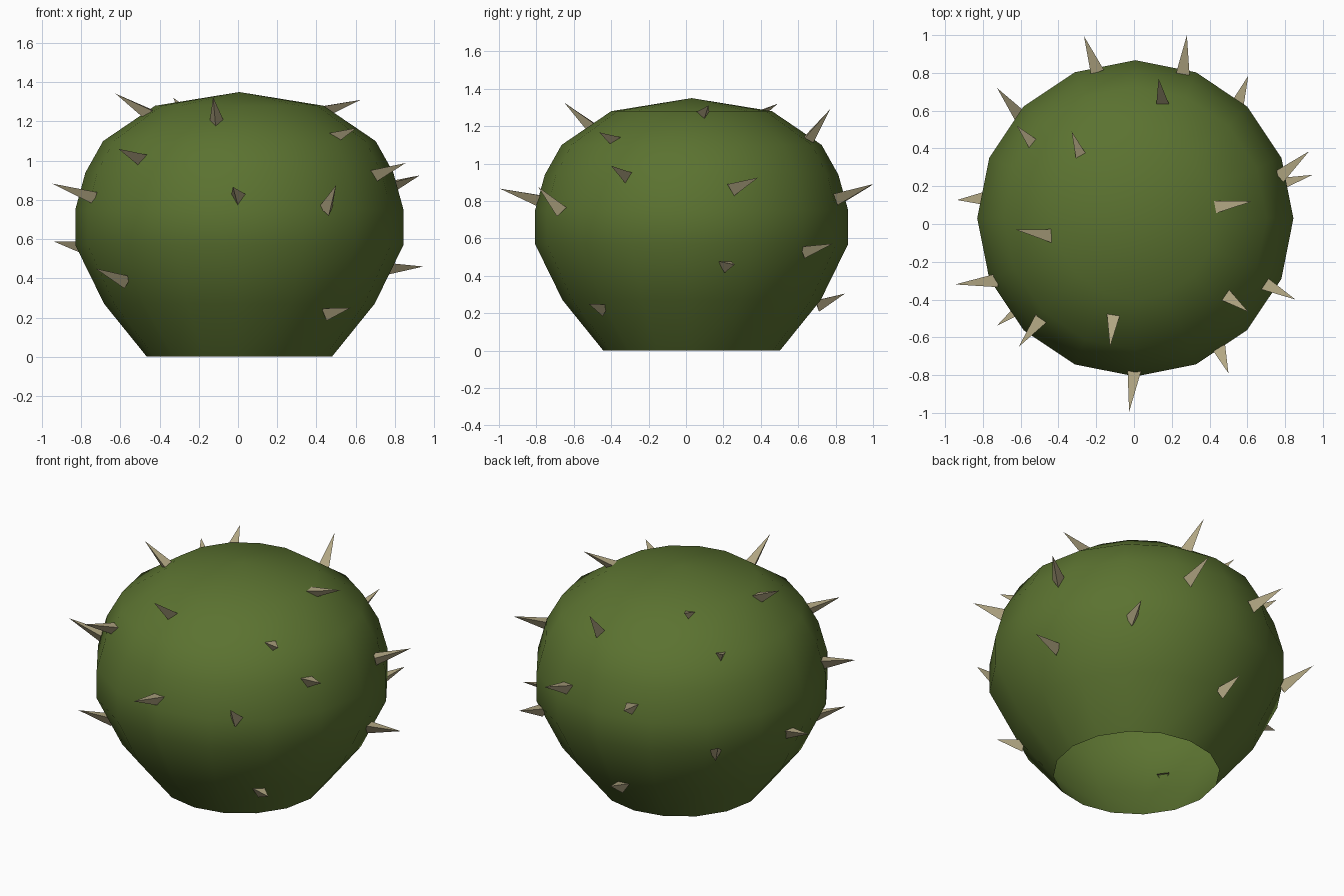
import bpy, bmesh, math
from mathutils import Vector


def material(name, rgb):
    m = bpy.data.materials.new(name)
    m.diffuse_color = (*rgb, 1)
    return m


def make_object(name, bm, mat, smooth):
    me = bpy.data.meshes.new(name)
    bmesh.ops.recalc_face_normals(bm, faces=bm.faces)
    for f in bm.faces:
        f.smooth = smooth
    bm.to_mesh(me)
    bm.free()
    me.materials.append(mat)
    ob = bpy.data.objects.new(name, me)
    bpy.context.collection.objects.link(ob)
    return ob


green = material("cactus green", (0.105, 0.17, 0.03))
straw = material("thorn straw", (0.45, 0.39, 0.23))

# Body: lathed 16-sided squat ball, open at the bottom
CX, CY, SIDES = 0.007, 0.03, 16
profile = [(0.472, 0.0), (0.69, 0.27), (0.837, 0.57), (0.837, 0.75),
           (0.785, 0.94), (0.695, 1.10), (0.43, 1.28)]
bm = bmesh.new()
rings = []
for r, z in profile:
    rings.append([bm.verts.new((CX + r * math.cos(2 * math.pi * i / SIDES),
                                CY + r * math.sin(2 * math.pi * i / SIDES), z))
                  for i in range(SIDES)])
for a, b in zip(rings, rings[1:]):
    for i in range(SIDES):
        j = (i + 1) % SIDES
        bm.faces.new((a[i], a[j], b[j], b[i]))
top = bm.verts.new((CX, CY, 1.35))
for i in range(SIDES):
    bm.faces.new((rings[-1][i], rings[-1][(i + 1) % SIDES], top))
make_object("cactus_body", bm, green, True)

# Thorns: three-sided hollow spikes, each from base point to tip
thorns = [
    ((-0.20, 0.82, 0.83), (-0.265, 0.995, 0.885)),
    ((0.26, 0.81, 0.83), (0.28, 1.00, 0.89)),
    ((0.55, 0.64, 0.545), (0.605, 0.785, 0.572)),
    ((-0.61, 0.58, 0.56), (-0.725, 0.72, 0.67)),
    ((-0.53, 0.42, 1.09), (-0.62, 0.52, 1.15)),
    ((-0.275, 0.345, 1.25), (-0.33, 0.49, 1.32)),
    ((0.15, 0.64, 1.13), (0.13, 0.77, 1.29)),
    ((0.78, 0.26, 0.88), (0.927, 0.385, 0.925)),
    ((0.765, 0.21, 0.465), (0.945, 0.26, 0.46)),
    ((0.43, 0.09, 1.265), (0.625, 0.12, 1.31)),
    ((-0.80, 0.135, 0.575), (-0.937, 0.127, 0.587)),
    ((-0.45, -0.06, 1.25), (-0.625, -0.03, 1.342)),
    ((-0.74, -0.30, 0.83), (-0.947, -0.32, 0.883)),
    ((-0.58, -0.43, 0.40), (-0.727, -0.54, 0.45)),
    ((-0.50, -0.51, 1.02), (-0.61, -0.65, 1.06)),
    ((-0.11, -0.49, 1.20), (-0.127, -0.65, 1.325)),
    ((0.0, -0.79, 0.82), (-0.026, -0.995, 0.866)),
    ((0.455, -0.67, 0.765), (0.50, -0.79, 0.875)),
    ((0.49, -0.38, 1.13), (0.605, -0.465, 1.167)),
    ((0.70, -0.32, 0.94), (0.855, -0.40, 0.988)),
    ((0.46, -0.45, 0.235), (0.575, -0.52, 0.25)),
    ((-0.06, 0.71, 0.26), (-0.07, 0.85, 0.305)),
]
RADIUS, SINK = 0.042, 0.015
for n, (base, tip) in enumerate(thorns, 1):
    base, tip = Vector(base), Vector(tip)
    axis = (tip - base).normalized()
    side = axis.cross(Vector((0, 0, 1))).normalized()
    up = side.cross(axis)
    root = base - axis * SINK - up * 0.008
    bm = bmesh.new()
    apex = bm.verts.new(tip)
    foot = [bm.verts.new(root + RADIUS * (side * math.cos(a) + up * math.sin(a)))
            for a in (math.radians(d) for d in (-90, 30, 150))]
    for i in range(3):
        bm.faces.new((foot[i], foot[(i + 1) % 3], apex))
    make_object(f"thorn_{n:02d}", bm, straw, False)
